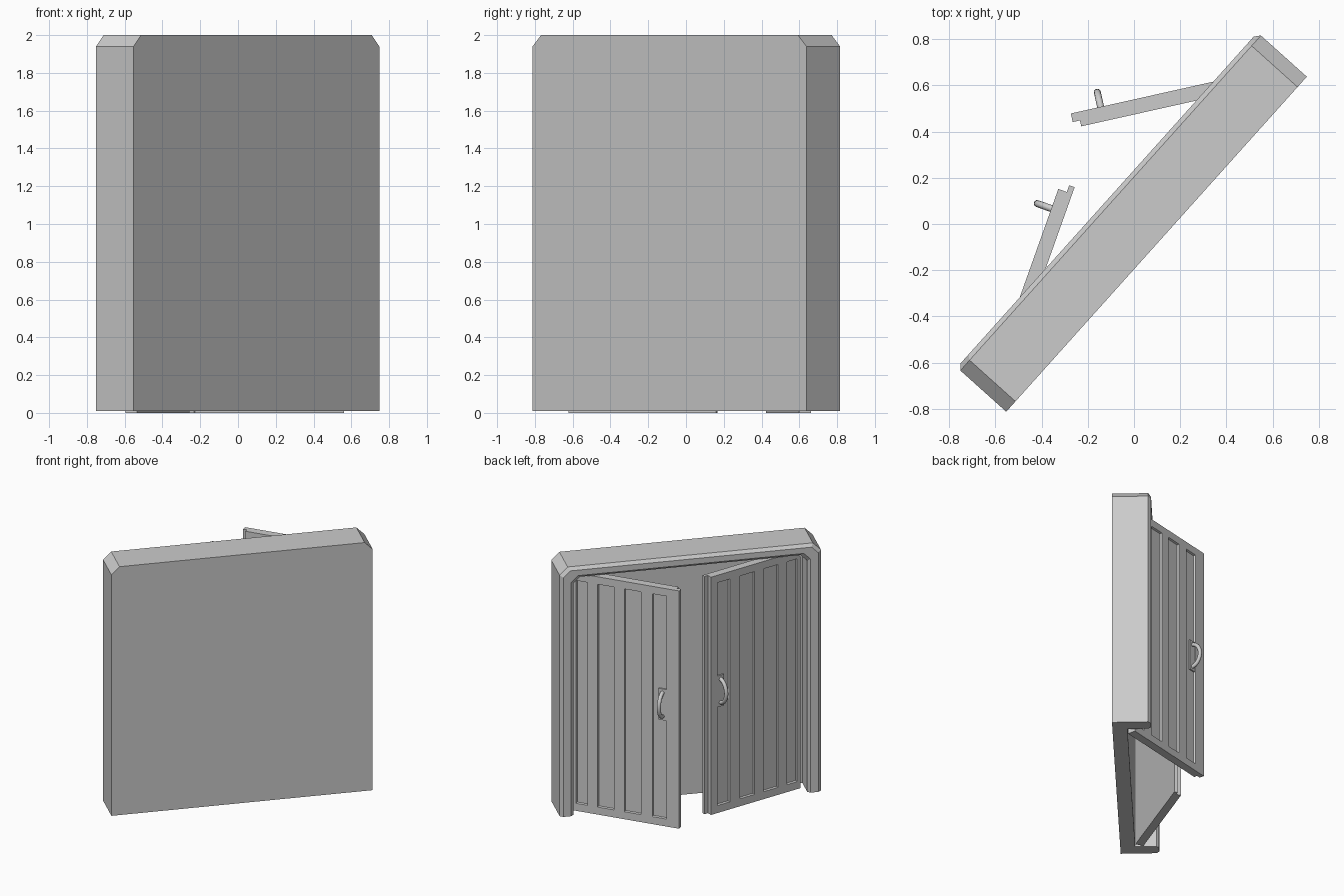
import bpy, bmesh, math
from mathutils import Matrix, Vector

if "Cube" in bpy.data.objects:
    bpy.data.objects.remove(bpy.data.objects["Cube"])

YAW = math.radians(48.1)
BASE = Matrix.Rotation(YAW, 4, 'Z')
H, DOOR_T, HINGE_U, HINGE_N = 1.905, 0.064, 0.82, -0.017


def add_mesh(name, bm, matrix):
    bmesh.ops.recalc_face_normals(bm, faces=bm.faces[:])
    me = bpy.data.meshes.new(name)
    bm.to_mesh(me)
    bm.free()
    ob = bpy.data.objects.new(name, me)
    bpy.context.collection.objects.link(ob)
    ob.matrix_world = matrix
    return ob


# Wall frame: arch outlines (half width, top, corner cut, depth) lofted back to front and into the recess
def arch(h, t, c, y):
    return [(-h, y, 0.01), (-h, y, t - c), (-h + c, y, t),
            (h - c, y, t), (h, y, t - c), (h, y, 0.01)]


rings = [(0.974, 2.0, 0.06, -0.131), (0.974, 2.0, 0.06, 0.136),
         (0.950, 1.976, 0.05, 0.156), (0.892, 1.932, 0.05, 0.156),
         (0.872, 1.912, 0.05, 0.136), (0.872, 1.912, 0.05, -0.020)]
bm = bmesh.new()
loops = [[bm.verts.new(p) for p in arch(*r)] for r in rings]
for a, b in zip(loops, loops[1:]):
    for i in range(5):
        bm.faces.new((a[i], a[i + 1], b[i + 1], b[i]))
bm.faces.new(loops[0])
bm.faces.new(loops[-1])
bm.faces.new([l[0] for l in loops] + [l[5] for l in reversed(loops)])
add_mesh("door_frame", bm, BASE)

# Panels as distances from the centre seam
PANELS = [(0.08, 0.19), (0.28, 0.41), (0.49, 0.62), (0.70, 0.79)]
Z0, Z1 = 0.06, H - 0.06


def door(side, swing, label):
    m = BASE @ Matrix.Translation((side * HINGE_U, HINGE_N, 0)) \
        @ Matrix.Rotation(math.radians(swing), 4, 'Z')
    off = side * HINGE_U
    # Stepped slab with a rebated meeting edge
    outer, inner, split = (-0.02, 0.012, 0.026) if side > 0 else (-0.022, 0.009, 0.025)
    prof = [(0, 0), (inner - off, 0), (inner - off, split),
            (outer - off, split), (outer - off, DOOR_T), (0, DOOR_T)]
    bm = bmesh.new()
    f = bm.faces.new([bm.verts.new((x, y, 0)) for x, y in prof])
    ext = bmesh.ops.extrude_face_region(bm, geom=[f], use_keep_orig=True)
    bmesh.ops.translate(bm, vec=(0, 0, H),
                        verts=[v for v in ext['geom'] if isinstance(v, bmesh.types.BMVert)])
    bmesh.ops.recalc_face_normals(bm, faces=bm.faces[:])

    def cut(co, no, clear=False):
        g = bm.verts[:] + bm.edges[:] + bm.faces[:]
        r = bmesh.ops.bisect_plane(bm, geom=g, plane_co=co, plane_no=no, clear_outer=clear)
        if clear:
            es = [e for e in r['geom_cut'] if isinstance(e, bmesh.types.BMEdge)]
            bmesh.ops.contextual_create(bm, geom=es)

    # Cut top hinge-side corner
    cut((0, 0, H - 0.05), Vector((side, 0, 1)).normalized(), True)
    # Recessed vertical panels
    spans = [tuple(sorted((side * a - off, side * b - off))) for a, b in PANELS]
    for s in spans:
        for x in s:
            cut((x, 0, 0), (1, 0, 0))
    for z in (Z0, Z1):
        cut((0, 0, z), (0, 0, 1))
    bmesh.ops.recalc_face_normals(bm, faces=bm.faces[:])
    sel = []
    for f in bm.faces:
        c = f.calc_center_median()
        if f.normal.y > 0.9 and c.y > DOOR_T - 0.001 and Z0 < c.z < Z1 \
                and any(a < c.x < b for a, b in spans):
            sel.append(f)
    bmesh.ops.inset_individual(bm, faces=sel, thickness=0.006, depth=-0.015)
    bmesh.ops.dissolve_limit(bm, angle_limit=0.01, verts=bm.verts[:], edges=bm.edges[:])
    add_mesh(label + "_door", bm, m)

    # Handle plate
    hx, hz, floor = side * 0.112 - off, 0.97, DOOR_T - 0.015
    bm = bmesh.new()
    bmesh.ops.create_cube(bm, size=1, matrix=Matrix.Translation((hx, floor + 0.003, hz))
                          @ Matrix.Diagonal((0.06, 0.016, 0.25, 1)))
    add_mesh(label + "_handle_plate", bm, m)

    # Curved pull
    cu = bpy.data.curves.new(label + "_handle", 'CURVE')
    cu.dimensions = '3D'
    cu.bevel_depth, cu.bevel_resolution, cu.use_fill_caps = 0.015, 3, True
    sp = cu.splines.new('POLY')
    n = 15
    sp.points.add(n - 1)
    for i in range(n):
        t = math.pi * i / (n - 1)
        sp.points[i].co = (hx, floor + 0.08 * math.sin(t), hz - 0.095 * math.cos(t), 1)
    ob = bpy.data.objects.new(label + "_handle", cu)
    bpy.context.collection.objects.link(ob)
    ob.matrix_world = m


door(1, -35.5, "left")
door(-1, 22.3, "right")
